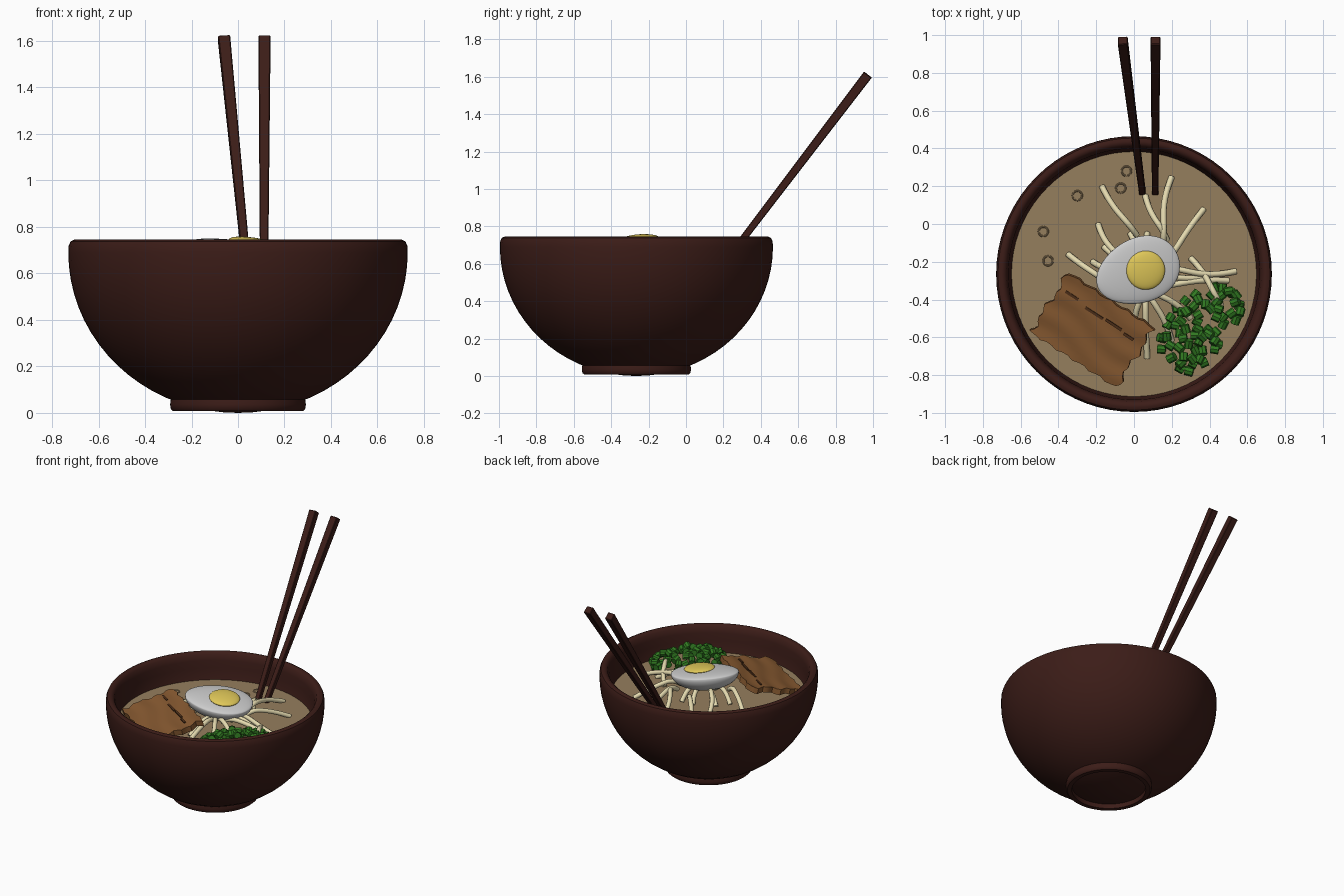
import bpy, bmesh, math, random
from mathutils import Vector, Matrix

if "Cube" in bpy.data.objects:
    bpy.data.objects.remove(bpy.data.objects["Cube"])

random.seed(4)
CY = -0.265      # bowl centre in y
SOUP_Z = 0.555


def material(name, r, g, b):
    m = bpy.data.materials.new(name)
    m.diffuse_color = (r, g, b, 1)
    m.use_nodes = True
    m.node_tree.nodes["Principled BSDF"].inputs["Base Color"].default_value = m.diffuse_color
    return m


WOOD = material("dark_lacquer", 0.045, 0.012, 0.009)
BROTH = material("broth", 0.30, 0.21, 0.11)
NOODLE = material("noodle", 0.78, 0.70, 0.43)
WHITE = material("egg_white", 0.62, 0.62, 0.62)
YOLK = material("yolk", 0.75, 0.58, 0.10)
MEAT = material("meat", 0.24, 0.10, 0.03)
FAT = material("meat_streak", 0.08, 0.03, 0.01)
GREEN = material("green_onion", 0.03, 0.19, 0.015)


def finish(name, bm, mat, loc=(0, 0, 0), rot=(0, 0, 0), smooth=True):
    bmesh.ops.recalc_face_normals(bm, faces=bm.faces)
    me = bpy.data.meshes.new(name)
    bm.to_mesh(me)
    bm.free()
    ob = bpy.data.objects.new(name, me)
    bpy.context.collection.objects.link(ob)
    ob.location, ob.rotation_euler = loc, rot
    me.materials.append(mat)
    if smooth:
        bpy.ops.object.select_all(action='DESELECT')
        ob.select_set(True)
        bpy.context.view_layer.objects.active = ob
        bpy.ops.object.shade_smooth_by_angle(angle=math.radians(40))
    return ob


def lathe(name, profile, mat, loc, closed=False, steps=72):
    bm = bmesh.new()
    vs = [bm.verts.new((r, 0, z)) for r, z in profile]
    es = [bm.edges.new(p) for p in zip(vs, vs[1:])]
    if closed:
        es.append(bm.edges.new((vs[-1], vs[0])))
    bmesh.ops.spin(bm, geom=vs + es, axis=(0, 0, 1), cent=(0, 0, 0),
                   angle=math.tau, steps=steps, use_duplicate=False)
    bmesh.ops.remove_doubles(bm, verts=bm.verts, dist=1e-5)
    return finish(name, bm, mat, loc)


# Bowl: elliptical outside, rounded rim, elliptical inside
quarter = [i * math.pi / 36 for i in range(19)]
outer = [(0.73 * math.sin(a), 0.69 - 0.69 * math.cos(a)) for a in quarter]
inner = [(0.665 * math.sin(a), 0.69 - 0.62 * math.cos(a)) for a in reversed(quarter)]
rim = [(0.728, 0.72), (0.72, 0.738), (0.705, 0.745), (0.69, 0.743), (0.675, 0.73)]
lathe("bowl", outer + rim + inner, WOOD, (0, CY, 0))
lathe("foot_ring", [(0.25, 0.008), (0.28, 0.008), (0.289, 0.016), (0.292, 0.036),
                    (0.289, 0.058), (0.28, 0.066), (0.25, 0.066)], WOOD, (0, CY, 0), True)

# Broth surface with small oil bubbles
lathe("broth", [(0, SOUP_Z), (0.655, SOUP_Z)], BROTH, (0, CY, 0))
ring = [(0.025 + 0.005 * math.cos(a), 0.005 * math.sin(a))
        for a in [i * math.tau / 8 for i in range(8)]]
for x, y in [(-0.04, 0.28), (-0.30, 0.15), (-0.48, -0.04), (-0.455, -0.195), (-0.07, 0.19)]:
    lathe("oil_bubble", ring, BROTH, (x, y, SOUP_Z), True, 20)

# Chopsticks: tapered square sticks
for name, tip, top in [("chopstick_left", (0.045, 0.165), (-0.06, 0.972)),
                       ("chopstick_right", (0.112, 0.165), (0.114, 0.972))]:
    a, b = Vector((*tip, 0.55)), Vector((*top, 1.61))
    bm = bmesh.new()
    bmesh.ops.create_cone(bm, segments=4, cap_ends=True, radius1=0.024, radius2=0.037,
                          depth=(b - a).length,
                          matrix=Matrix.Rotation(math.pi / 4, 4, 'Z'))
    bmesh.ops.bevel(bm, geom=bm.edges[:], offset=0.004, segments=1, affect='EDGES')
    d = (b - a).normalized()
    side = d.cross(Vector((1, 0, 0))).normalized()
    right = side.cross(d)
    frame = Matrix((right, side, d)).transposed().to_4x4()
    bm.transform(Matrix.Translation((a + b) / 2) @ frame)
    finish(name, bm, WOOD, smooth=False)

# Noodles: bent strands fanning out from under the egg
STRANDS = [(-0.17, 0.20, -0.02, -0.01), (0.20, 0.25, 0.16, -0.06), (0.37, 0.08, 0.21, -0.15),
           (0.06, 0.15, 0.15, -0.03), (-0.19, 0.00, -0.08, -0.17), (-0.35, -0.16, -0.18, -0.28),
           (0.54, -0.25, 0.20, -0.23), (0.30, -0.18, 0.43, -0.38), (0.07, -0.05, 0.05, -0.15),
           (-0.22, -0.20, -0.10, -0.25), (0.07, -0.71, 0.06, -0.40), (0.50, -0.30, 0.16, -0.33),
           (-0.16, -0.12, 0.0, -0.22), (0.30, -0.50, 0.10, -0.36), (0.20, -0.62, 0.08, -0.38),
           (-0.02, -0.05, 0.02, -0.2), (0.43, -0.27, 0.2, -0.28), (0.0, -0.56, 0.04, -0.38)]
cu = bpy.data.curves.new("noodles", 'CURVE')
cu.dimensions = '3D'
cu.bevel_depth, cu.bevel_resolution, cu.resolution_u = 0.016, 2, 5
cu.use_fill_caps = True
for x0, y0, x1, y1 in STRANDS:
    a, b = Vector((x0, y0, 0)), Vector((x1, y1, 0))
    d = b - a
    bend = Vector((-d.y, d.x, 0)) * random.uniform(-0.12, 0.12)
    pts = [a + Vector((0, 0, 0.555)), a + d * 0.35 + bend + Vector((0, 0, 0.60)),
           a + d * 0.75 + bend * 0.5 + Vector((0, 0, 0.635)),
           b + Vector((0, 0, 0.645)), b + d.normalized() * 0.06 + Vector((0, 0, 0.60))]
    s = cu.splines.new('NURBS')
    s.points.add(len(pts) - 1)
    for p, v in zip(s.points, pts):
        p.co = (*v, 1)
    s.order_u, s.use_endpoint_u = 4, True
cu.materials.append(NOODLE)
bpy.context.collection.objects.link(bpy.data.objects.new("noodles", cu))

# Halved egg: deep below, gently domed cut face, blunt towards +x
EGG_ROT = (math.radians(6), math.radians(6), math.radians(22))
bm = bmesh.new()
bmesh.ops.create_uvsphere(bm, u_segments=40, v_segments=24, radius=1)
for v in bm.verts:
    x, y, z = v.co
    v.co = (0.23 * x, 0.172 * y * (1 + 0.12 * x), z * (0.028 if z > 0 else 0.115))
finish("egg_white", bm, WHITE, (0.02, -0.25, 0.71), EGG_ROT)
bm = bmesh.new()
bmesh.ops.create_uvsphere(bm, u_segments=32, v_segments=16, radius=1)
bmesh.ops.scale(bm, vec=(0.103, 0.103, 0.022), verts=bm.verts)
finish("egg_yolk", bm, YOLK, (0.062, -0.245, 0.732), EGG_ROT)

# Meat slice: ragged slab leaning up against the egg
MEAT_AT = Matrix.Translation((-0.22, -0.56, 0.635)) @ \
    Matrix.Rotation(math.radians(-33), 4, 'Z') @ Matrix.Rotation(math.radians(13), 4, 'X')
bm = bmesh.new()
bmesh.ops.create_cube(bm, size=1)
bmesh.ops.scale(bm, vec=(0.54, 0.38, 0.04), verts=bm.verts)
bmesh.ops.subdivide_edges(bm, edges=[e for e in bm.edges if e.calc_length() > 0.1],
                          cuts=15, use_grid_fill=True)
for v in bm.verts:
    x, y, z = v.co
    if abs(x) > 0.269:
        v.co.x += 0.010 * math.sin(y * 75) + 0.010 * math.sin(y * 31 + x)
    if abs(y) > 0.189:
        v.co.y += 0.007 * math.sin(x * 60 + y * 9)
    v.co.z += 0.004 * math.sin(y * 45 + 2 * math.sin(x * 9))
bm.transform(MEAT_AT)
finish("meat_slice", bm, MEAT)
bm = bmesh.new()
for x, y, l in [(-0.19, 0.10, 0.08), (-0.04, 0.085, 0.11), (0.08, 0.09, 0.10), (0.18, 0.08, 0.06)]:
    bmesh.ops.create_cube(bm, size=1, matrix=MEAT_AT @ Matrix.Translation((x, y, 0.02))
                          @ Matrix.Diagonal((l, 0.014, 0.012, 1)))
finish("meat_streaks", bm, FAT, smooth=False)

# Chopped green onion: heap of short stubs
bm = bmesh.new()
placed = []
while len(placed) < 62:
    t, r = random.uniform(0, math.tau), math.sqrt(random.random())
    u, w = 0.26 * r * math.cos(t), 0.17 * r * math.sin(t)
    c, s = math.cos(math.radians(50)), math.sin(math.radians(50))
    p = Vector((0.355 + u * c - w * s, -0.555 + u * s + w * c,
                0.585 + 0.075 * (1 - r * r) + random.uniform(-0.01, 0.02)))
    if any((p - q).length < 0.034 for q in placed) or math.hypot(p.x, p.y - CY) > 0.60:
        continue
    placed.append(p)
    m = Matrix.Translation(p) @ Matrix.Rotation(random.uniform(0, math.tau), 4, 'Z') \
        @ Matrix.Rotation(math.pi / 2 + random.uniform(-0.4, 0.4), 4, 'X')
    bmesh.ops.create_cone(bm, segments=8, cap_ends=True, radius1=0.024, radius2=0.024,
                          depth=0.044, matrix=m)
finish("green_onion", bm, GREEN)
